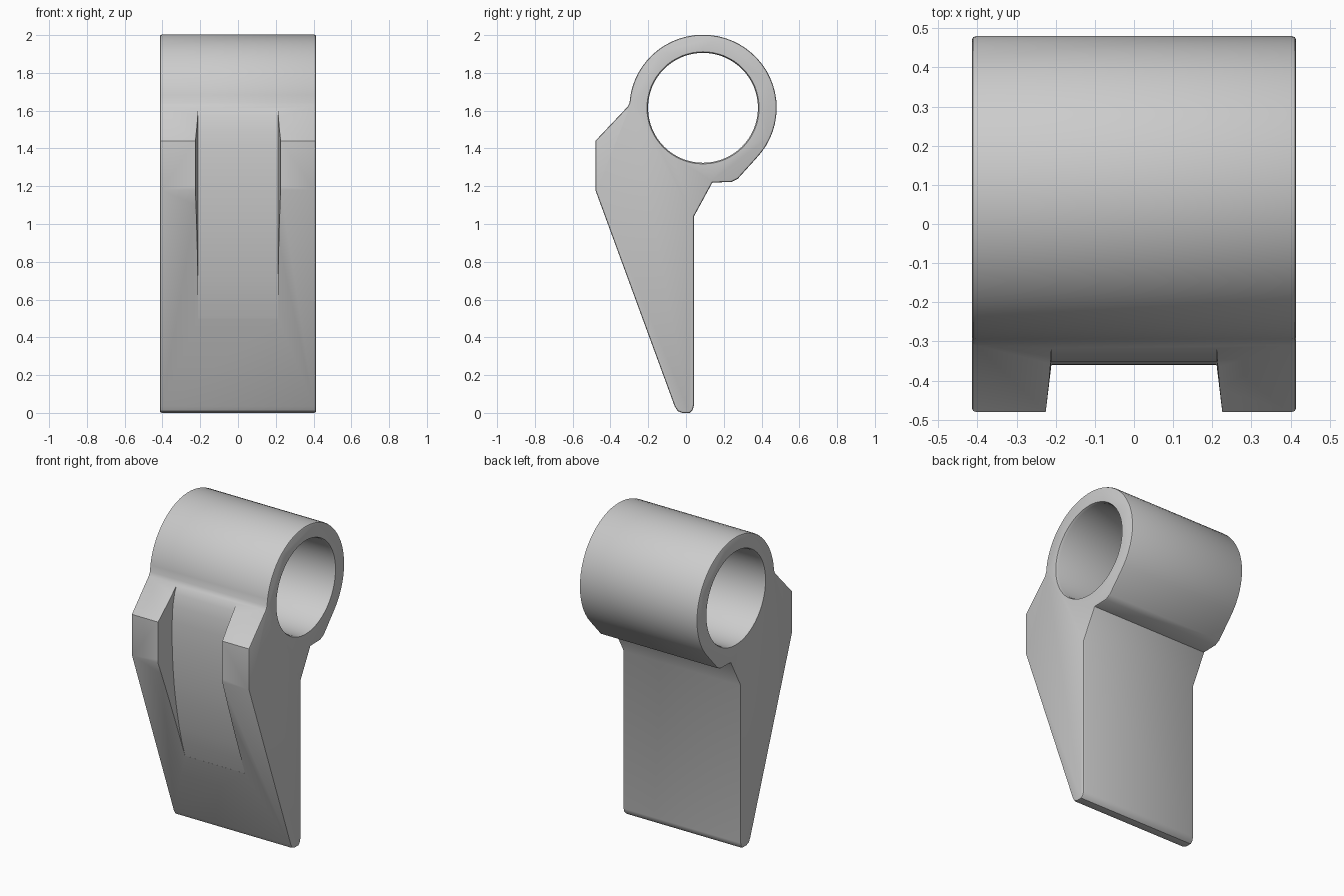
import bpy, bmesh, math

cube = bpy.data.objects.get("Cube")
if cube:
    bpy.data.objects.remove(cube, do_unlink=True)

HALF_WIDTH = 0.414
CENTER_Y, CENTER_Z = 0.09, 1.615


def loft(name, rings):
    """Closed solid from matching point rings, capped at both ends."""
    bm = bmesh.new()
    loops = [[bm.verts.new(p) for p in ring] for ring in rings]
    n = len(loops[0])
    for a, b in zip(loops, loops[1:]):
        for i in range(n):
            j = (i + 1) % n
            bm.faces.new((a[i], a[j], b[j], b[i]))
    bm.faces.new(loops[0])
    bm.faces.new(loops[-1])
    bmesh.ops.recalc_face_normals(bm, faces=bm.faces)
    mesh = bpy.data.meshes.new(name)
    bm.to_mesh(mesh)
    bm.free()
    obj = bpy.data.objects.new(name, mesh)
    bpy.context.collection.objects.link(obj)
    return obj


def circle(x, radius, n=64):
    return [(x, CENTER_Y + radius * math.cos(math.tau * i / n),
             CENTER_Z + radius * math.sin(math.tau * i / n)) for i in range(n)]


grey = bpy.data.materials.new("light grey")
grey.use_nodes = True
color = (0.6, 0.6, 0.6, 1)
grey.diffuse_color = color
grey.node_tree.nodes["Principled BSDF"].inputs["Base Color"].default_value = color

# Side outline: wedge leg, front shoulder and round collar
outline = [(-0.31, 1.62), (-0.48, 1.44), (-0.48, 1.18), (-0.06, 0.035),
           (-0.045, 0.01), (-0.02, 0), (0.02, 0), (0.035, 0.015), (0.042, 0.04),
           (0.042, 1.04), (0.14, 1.22), (0.24, 1.222), (0.275, 1.24)]
for i in range(37):
    a = math.radians(-43 + 219 * i / 36)
    outline.append((CENTER_Y + 0.39 * math.cos(a), CENTER_Z + 0.387 * math.sin(a)))
body = loft("collar_bracket", [[(x, y, z) for y, z in outline]
                               for x in (-HALF_WIDTH, HALF_WIDTH)])
body.data.materials.append(grey)

# Softened rims along both ends
bevel = body.modifiers.new("soft_rims", "BEVEL")
bevel.width = 0.01
bevel.segments = 2
bevel.limit_method = "ANGLE"
bevel.angle_limit = math.radians(75)

# Through hole with eased mouths
bore = loft("bore_cutter", [circle(x, r) for x, r in
            ((-0.43, 0.31), (-0.414, 0.297), (-0.4, 0.291),
             (0.4, 0.291), (0.414, 0.297), (0.43, 0.31))])

# Front channel: curved floor with slightly drafted walls
floor = [(-0.312, 1.625), (-0.335, 1.57), (-0.352, 1.5), (-0.359, 1.4), (-0.36, 1.3),
         (-0.357, 1.2), (-0.35, 1.1), (-0.34, 1.0), (-0.326, 0.9), (-0.308, 0.8),
         (-0.287, 0.7), (-0.262, 0.6), (-0.23, 0.5)]
section = []
for y, z in floor:
    section.append([(-0.211, y, z), (0.211, y, z), (0.24, -0.6, z), (-0.24, -0.6, z)])
channel = loft("channel_cutter", section)

for cutter in (bore, channel):
    cut = body.modifiers.new(cutter.name, "BOOLEAN")
    cut.operation = "DIFFERENCE"
    cut.solver = "EXACT"
    cut.object = cutter
    cutter.hide_render = True

# Apply the cuts and shade
bpy.ops.object.select_all(action="DESELECT")
body.select_set(True)
bpy.context.view_layer.objects.active = body
for name in [m.name for m in body.modifiers]:
    bpy.ops.object.modifier_apply(modifier=name)
for cutter in (bore, channel):
    bpy.data.objects.remove(cutter, do_unlink=True)
bpy.ops.object.shade_smooth_by_angle(angle=math.radians(28))
